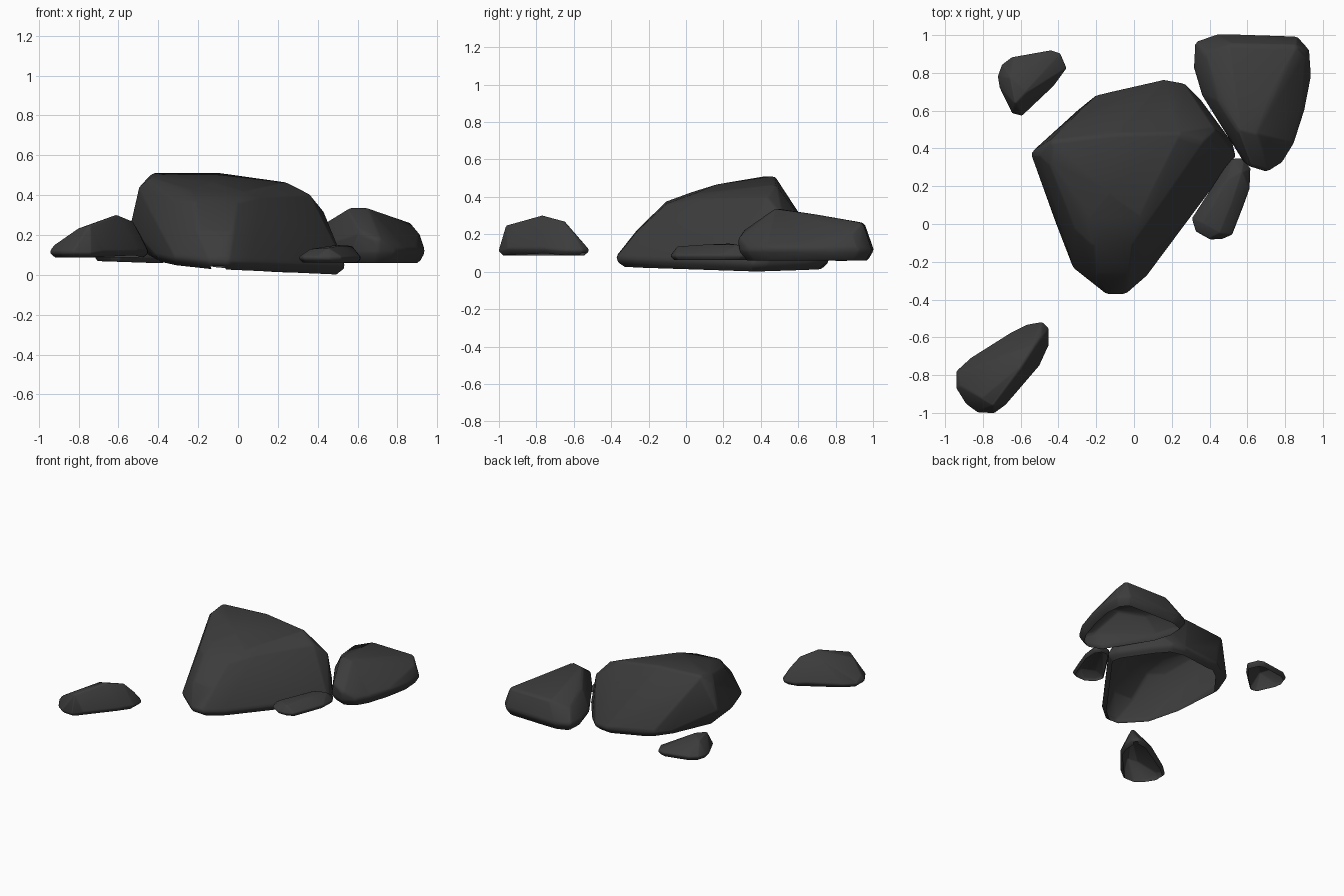
import bpy, bmesh
from mathutils import Vector


def rock(name, outline, rim, floor, crown, r, foot=0.94, tilt=0.0):
    """Open-bottomed boulder: hull of small spheres on a foot ring, a rim ring and crown points.
    An outline point may carry a third number that lifts it off the floor."""
    n = len(outline)
    cx = sum(p[0] for p in outline) / n
    cy = sum(p[1] for p in outline) / n
    spheres = []
    for x, y, *lift in outline:
        up = sum(lift) - tilt * x
        inward = Vector((cx - x, cy - y, 0)).normalized() * r
        spheres.append(Vector((x, y, max(rim, floor + r) + up)) + inward)
        spheres.append(Vector((cx + (x - cx) * foot, cy + (y - cy) * foot,
                               floor + r + up)) + inward)
    for p in crown:
        # inset so the rounded surface just reaches the crown point
        flat = Vector((cx - p[0], cy - p[1], 0)).normalized()
        spheres.append(Vector(p) + flat * r * 0.7 - Vector((0, 0, r)))
    bm = bmesh.new()
    for q in spheres:
        made = bmesh.ops.create_icosphere(bm, subdivisions=2, radius=r)
        bmesh.ops.translate(bm, verts=made["verts"], vec=q)
    cloud = [v.co.copy() for v in bm.verts]
    bm.free()
    bm = bmesh.new()
    for co in cloud:
        bm.verts.new(co)
    hull = bmesh.ops.convex_hull(bm, input=bm.verts)
    loose = {g for g in hull["geom_interior"] + hull["geom_unused"]
             if isinstance(g, bmesh.types.BMVert)}
    bmesh.ops.delete(bm, geom=list(loose), context='VERTS')
    bmesh.ops.recalc_face_normals(bm, faces=bm.faces)
    # open underside
    under = [f for f in bm.faces if f.normal.z < -0.84]
    bmesh.ops.delete(bm, geom=under, context='FACES')
    mesh = bpy.data.meshes.new(name)
    bm.to_mesh(mesh)
    bm.free()
    mesh.materials.append(stone)
    ob = bpy.data.objects.new(name, mesh)
    bpy.context.collection.objects.link(ob)
    bpy.ops.object.select_all(action='DESELECT')
    ob.select_set(True)
    bpy.context.view_layer.objects.active = ob
    bpy.ops.object.shade_smooth_by_angle(angle=1.0)
    return ob


stone = bpy.data.materials.new("dark_stone")
stone.diffuse_color = (0.045, 0.045, 0.045, 1)

# Large central boulder
rock("main_boulder",
     [(-0.49, 0.35, 0.06), (-0.30, 0.60, 0.03), (-0.20, 0.68, 0.02), (-0.12, 0.70, 0.01),
      (0.17, 0.76), (0.27, 0.74), (0.36, 0.65), (0.52, 0.43), (0.535, 0.37), (0.05, -0.28),
      (-0.06, -0.37), (-0.14, -0.37), (-0.31, -0.24, 0.01), (-0.41, 0.0, 0.025)],
     0.07, 0.018,
     [(-0.53, 0.37, 0.28), (-0.49, 0.37, 0.455), (-0.44, 0.43, 0.51), (-0.45, 0.33, 0.49),
      (-0.10, 0.48, 0.51), (0.25, 0.48, 0.465), (0.36, 0.44, 0.41), (0.42, 0.50, 0.335),
      (-0.31, -0.03, 0.38), (-0.22, -0.11, 0.38), (-0.02, -0.11, 0.37), (0.10, 0.05, 0.40),
      (-0.25, 0.03, 0.43), (-0.15, 0.15, 0.467), (0.03, 0.03, 0.42), (-0.28, 0.57, 0.31),
      (0.20, 0.60, 0.31), (-0.20, -0.26, 0.235), (-0.04, -0.26, 0.23)],
     0.035, 0.96, 0.04)

# Medium boulder at the back right
rock("right_boulder",
     [(0.33, 0.96), (0.42, 0.995), (0.55, 1.0), (0.87, 0.985), (0.92, 0.93), (0.935, 0.80),
      (0.90, 0.60), (0.83, 0.41), (0.77, 0.32), (0.70, 0.285), (0.60, 0.32),
      (0.36, 0.69), (0.32, 0.85)],
     0.12, 0.055,
     [(0.63, 0.31, 0.23), (0.70, 0.29, 0.20), (0.56, 0.48, 0.335), (0.64, 0.46, 0.335),
      (0.44, 0.66, 0.27), (0.38, 0.90, 0.23), (0.50, 0.95, 0.265), (0.75, 0.70, 0.305),
      (0.86, 0.94, 0.265), (0.90, 0.90, 0.22)], 0.035)

# Elongated rock at the front left
rock("front_left_rock",
     [(-0.94, -0.79), (-0.94, -0.87), (-0.89, -0.95), (-0.83, -0.995), (-0.75, -1.0),
      (-0.69, -0.96, 0.01), (-0.50, -0.74, 0.01), (-0.455, -0.63), (-0.455, -0.55),
      (-0.48, -0.525), (-0.55, -0.535), (-0.63, -0.57, 0.01), (-0.87, -0.72)],
     0.115, 0.085,
     [(-0.60, -0.77, 0.30), (-0.75, -0.96, 0.25), (-0.80, -0.93, 0.235), (-0.92, -0.86, 0.155),
      (-0.53, -0.65, 0.27), (-0.49, -0.59, 0.20), (-0.70, -0.70, 0.26)], 0.018)

# Small rock at the back left
rock("back_left_rock",
     [(-0.72, 0.78), (-0.70, 0.84), (-0.65, 0.88), (-0.43, 0.915), (-0.39, 0.90),
      (-0.36, 0.83), (-0.42, 0.74), (-0.60, 0.575), (-0.64, 0.585), (-0.71, 0.72)],
     0.075, 0.045,
     [(-0.66, 0.77, 0.19), (-0.58, 0.69, 0.20), (-0.63, 0.64, 0.20), (-0.50, 0.82, 0.14)],
     0.015, 0.94, 0.03)

# Low slab tucked against the right side
rock("side_slab",
     [(0.31, 0.02), (0.33, -0.04), (0.40, -0.08), (0.46, -0.08), (0.51, -0.06),
      (0.58, 0.10), (0.61, 0.20), (0.61, 0.30), (0.58, 0.345), (0.53, 0.345),
      (0.49, 0.30), (0.36, 0.10)],
     0.085, 0.06,
     [(0.36, 0.0, 0.13), (0.45, -0.05, 0.135), (0.52, 0.10, 0.145),
      (0.57, 0.28, 0.145), (0.50, 0.24, 0.15)], 0.015)
